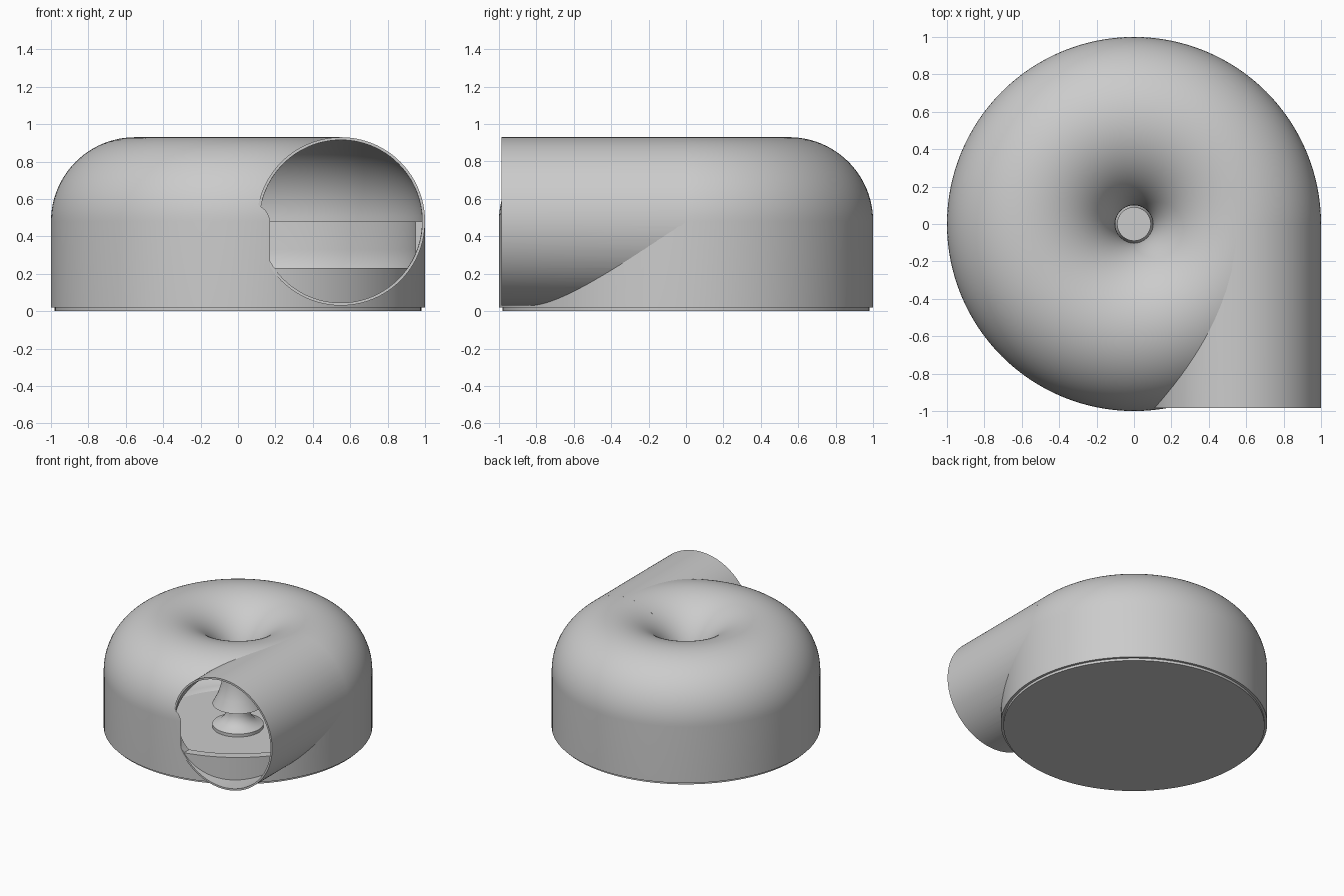
import bpy, bmesh
from math import sin, cos, pi, radians, asin
from mathutils import Vector

cube = bpy.data.objects.get("Cube")
if cube:
    bpy.data.objects.remove(cube, do_unlink=True)

RING, TUBE, MID = 0.55, 0.45, 0.48      # ring radius, tube radius, tube height
WALL, SEG = 0.015, 128
MOUTH, LEDGE = -0.985, 0.23             # outlet plane, lower edge of the bore

grey = bpy.data.materials.new("plain grey")
grey.use_nodes = True
colour = (0.6, 0.6, 0.6, 1)
grey.diffuse_color = colour
grey.node_tree.nodes["Principled BSDF"].inputs["Base Color"].default_value = colour


def finish(name, bm):
    bmesh.ops.recalc_face_normals(bm, faces=bm.faces[:])
    mesh = bpy.data.meshes.new(name)
    bm.to_mesh(mesh)
    bm.free()
    mesh.materials.append(grey)
    obj = bpy.data.objects.new(name, mesh)
    bpy.context.collection.objects.link(obj)
    return obj


def arc(r, z, radius, start, end, steps=32):
    angles = [radians(start + (end - start) * i / steps) for i in range(steps + 1)]
    return [(r + radius * cos(a), z + radius * sin(a)) for a in angles]


def revolve(name, points):
    """Turn a closed (radius, height) profile round the z axis."""
    bm = bmesh.new()
    verts = [bm.verts.new((r, 0, z)) for r, z in points]
    edges = [bm.edges.new((v, verts[i - 1])) for i, v in enumerate(verts)]
    bmesh.ops.spin(bm, geom=verts + edges, axis=(0, 0, 1), cent=(0, 0, 0),
                   angle=2 * pi, steps=SEG, use_merge=False)
    bmesh.ops.remove_doubles(bm, verts=bm.verts[:], dist=1e-5)
    bmesh.ops.dissolve_degenerate(bm, edges=bm.edges[:], dist=1e-5)
    return finish(name, bm)


def extrude_y(name, points, y0, y1):
    """Push a closed (x, z) outline along y."""
    bm = bmesh.new()
    face = bm.faces.new([bm.verts.new((x, y0, z)) for x, z in points])
    new = bmesh.ops.extrude_face_region(bm, geom=[face])["geom"]
    moved = [g for g in new if isinstance(g, bmesh.types.BMVert)]
    bmesh.ops.translate(bm, verts=moved, vec=Vector((0, y1 - y0, 0)))
    return finish(name, bm)


def subtract(obj, cutter):
    cutter.hide_render = True
    mod = obj.modifiers.new("cut", "BOOLEAN")
    mod.operation, mod.solver, mod.object = "DIFFERENCE", "EXACT", cutter
    bpy.context.view_layer.objects.active = obj
    bpy.ops.object.modifier_apply(modifier=mod.name)
    bpy.data.objects.remove(cutter, do_unlink=True)


def circle(radius):
    return arc(RING, MID, radius, 0, 360, SEG)[:-1]


# Chamber: domed shell, flared central throat, thicker bowl with a filleted foot
outer = [(1, 0.02)] + arc(RING, MID, TUBE, 0, 180, 48)
skirt = [(0.105, 0.38), (0.125, 0.29), (0.175, 0.21), (0.19, 0.21),
         (0.15, 0.29), (0.122, 0.38)]
inner = arc(RING, MID, TUBE - WALL, 180, 0, 48)
bowl = [(0.95, MID)] + arc(0.65, 0.33, 0.3, 0, -86, 16) + [(0.65, 0.02)]
chamber = revolve("chamber", outer + skirt + inner + bowl)

# Bore opening the chamber into the outlet
bore_radius = TUBE - WALL - 0.001
low = math_low = -asin((MID - LEDGE) / bore_radius) * 180 / pi
bore = extrude_y("bore_cutter", arc(RING, MID, bore_radius, low, 180 - low, 96),
                 MOUTH, -0.004)
subtract(chamber, bore)

# Tangential outlet pipe, trimmed where it meets the chamber
outlet = extrude_y("outlet_pipe", circle(TUBE), MOUTH, -0.004)
subtract(outlet, extrude_y("pipe_cutter", circle(TUBE - WALL), MOUTH - 0.1, 0.1))
subtract(outlet, revolve("chamber_cutter", [(0, 0.02)] + outer + [(0, MID)]))

# Base plate and waisted hub under the throat
base = revolve("base_plate", [(0, 0), (0.98, 0), (0.98, 0.02), (0, 0.02)])
hub = revolve("hub", [(0, 0.02), (0.19, 0.02), (0.19, 0.045), (0.14, 0.065),
                      (0.105, 0.1), (0.09, 0.14), (0.09, 0.18), (0, 0.18)])

bpy.ops.object.select_all(action="DESELECT")
for part in (chamber, outlet, base, hub):
    part.select_set(True)
bpy.context.view_layer.objects.active = chamber
bpy.ops.object.shade_smooth_by_angle(angle=radians(30))
